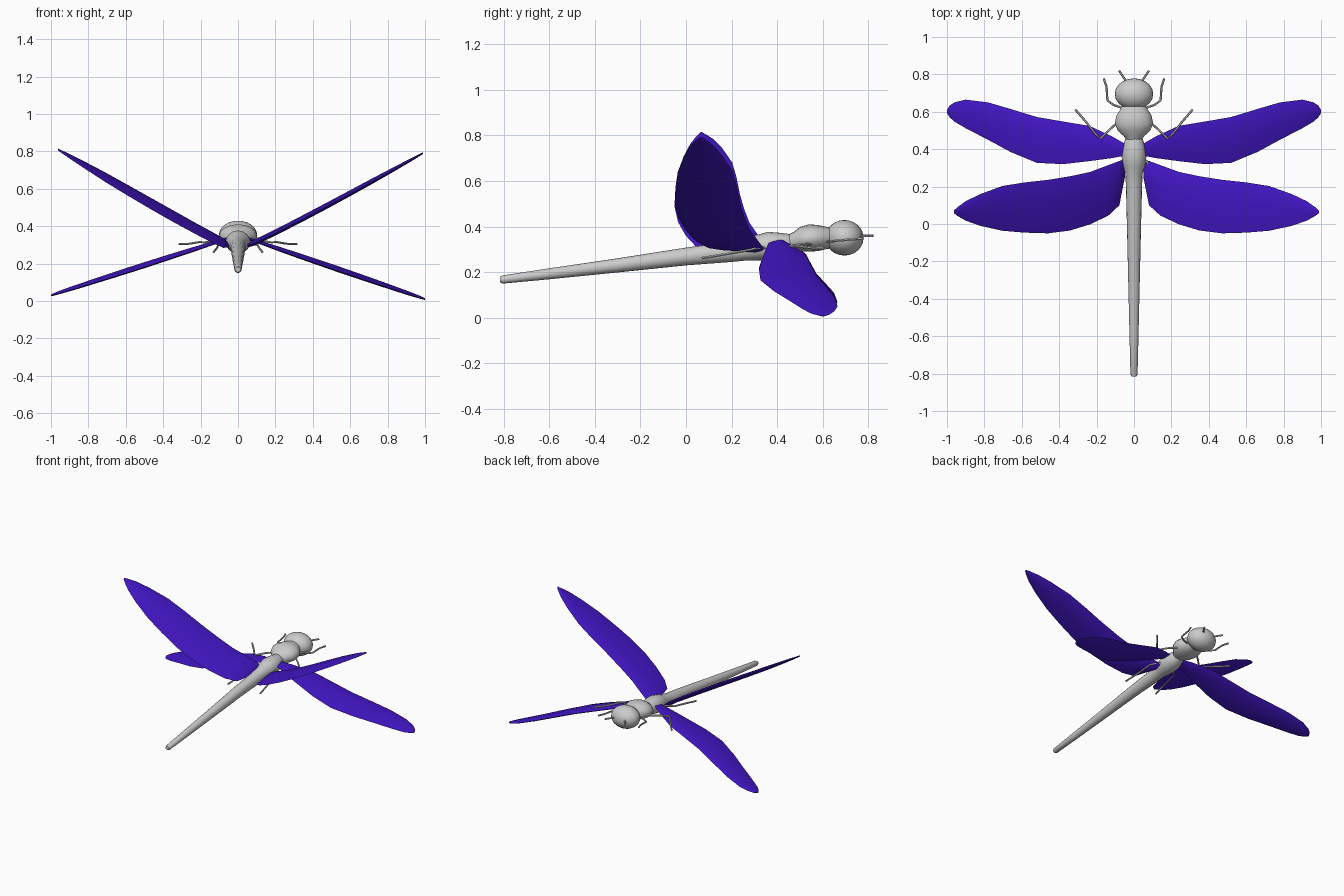
import bpy, bmesh, math
from mathutils import Vector

if "Cube" in bpy.data.objects:
    bpy.data.objects.remove(bpy.data.objects["Cube"])

blue = bpy.data.materials.new("wing_blue")
blue.diffuse_color = (0.055, 0.008, 0.56, 1)
blue.use_nodes = True
blue.node_tree.nodes["Principled BSDF"].inputs["Base Color"].default_value = blue.diffuse_color


def loft(name, rings, mat=None, angle=40):
    """Skin a list of equal-length point rings and cap both ends."""
    bm = bmesh.new()
    rows = [[bm.verts.new(p) for p in r] for r in rings]
    n = len(rows[0])
    for a, b in zip(rows, rows[1:]):
        for i in range(n):
            j = (i + 1) % n
            bm.faces.new((a[i], a[j], b[j], b[i]))
    bm.faces.new(rows[0])
    bm.faces.new(rows[-1])
    bmesh.ops.recalc_face_normals(bm, faces=bm.faces)
    me = bpy.data.meshes.new(name)
    bm.to_mesh(me)
    bm.free()
    ob = bpy.data.objects.new(name, me)
    bpy.context.collection.objects.link(ob)
    if mat:
        me.materials.append(mat)
    bpy.ops.object.select_all(action='DESELECT')
    bpy.context.view_layer.objects.active = ob
    ob.select_set(True)
    bpy.ops.object.shade_smooth_by_angle(angle=math.radians(angle))
    return ob


def body(name, stations, sides=16):
    """Stations along y: (y, centre z, x radius, z radius)."""
    ts = [2 * math.pi * i / sides for i in range(sides)]
    return loft(name, [[(rx * math.cos(t), y, z + rz * math.sin(t)) for t in ts]
                       for y, z, rx, rz in stations])


def limb(name, pts, r=0.006, sides=6):
    """Thin jointed tube through the points."""
    pts = [Vector(p) for p in pts]
    rings = []
    for k, p in enumerate(pts):
        d = (pts[min(k + 1, len(pts) - 1)] - pts[max(k - 1, 0)]).normalized()
        u = d.cross(Vector((0, 0, 1))).normalized()
        v = d.cross(u)
        rings.append([p + r * (u * math.cos(a) + v * math.sin(a))
                      for a in (2 * math.pi * i / sides for i in range(sides))])
    return loft(name, rings)


def wing(name, stations, side, height, tilt):
    """Stations: (x, leading y, trailing y); lens-shaped section."""
    section = [(0, 0), (.12, .65), (.4, 1), (.75, .7), (1, 0), (.75, -.7), (.4, -1), (.12, -.65)]
    rings = []
    for x, lead, trail in stations:
        w = lead - trail
        t = 0.004 + 0.045 * w
        rings.append([(side * x, lead - f * w,
                       height(x) + tilt * (0.5 - f) * w + s * t) for f, s in section])
    return loft(name, rings, blue, 50)


# Abdomen and rear thorax, tapering to the tail
body("abdomen", [(-.815, .168, .014, .013), (-.805, .168, .019, .018), (-.6, .193, .024, .024),
                 (-.3, .23, .031, .031), (0, .269, .038, .039), (.2, .29, .043, .045),
                 (.27, .3, .046, .048), (.31, .308, .058, .056), (.36, .315, .066, .062),
                 (.41, .318, .062, .055), (.46, .325, .045, .042), (.48, .33, .03, .03)])

# Front thorax
body("thorax", [(.44, .33, .035, .032), (.47, .335, .055, .04), (.5, .345, .088, .054),
                (.54, .35, .102, .06), (.58, .35, .094, .057), (.61, .35, .075, .05),
                (.64, .35, .055, .045)])

# Head
bpy.ops.mesh.primitive_uv_sphere_add(segments=20, ring_count=12, radius=1, location=(0, .695, .351))
head = bpy.context.object
head.name = "head"
head.scale = (.103, .084, .078)
bpy.ops.object.shade_smooth()

# Wing outlines
fore = [(.05, .43, .365), (.12, .47, .352), (.24, .525, .336), (.38, .548, .32), (.52, .572, .327),
        (.66, .615, .385), (.78, .65, .45), (.9, .665, .512), (.96, .65, .547), (.985, .634, .57),
        (1, .61, .593)]
hind = [(.05, .345, .25), (.08, .337, .1), (.14, .315, .045), (.24, .278, -.002), (.35, .255, -.035),
        (.47, .236, -.05), (.6, .222, -.046), (.72, .203, -.036), (.84, .16, -.01),
        (.92, .122, .018), (.965, .09, .043), (.985, .072, .058)]

# Paired parts on the left and right
for side, tag in ((-1, "left"), (1, "right")):
    low = .03 if side < 0 else .01
    wing("fore_wing_" + tag, fore, side, lambda x: .335 + (low - .335) * (x - .05) / .95, .08)
    top, tilt = (.82, .2) if side < 0 else (.785, .02)
    wing("hind_wing_" + tag, [(x * (.978 if side < 0 else 1.004), a, b) for x, a, b in hind], side,
         lambda x: .295 + (top - .295) * (max(0, x - .05) / .93) ** 1.06, tilt)
    for part, pts in {
        "antenna": [(.03, .75, .36), (.05, .775, .36), (.08, .82, .36)],
        "front_leg": [(.06, .62, .335), (.11, .637, .335), (.142, .66, .338), (.147, .735, .345),
                      (.162, .778, .347)],
        "middle_leg": [(.07, .56, .325), (.13, .505, .322), (.178, .457, .313), (.205, .48, .315),
                       (.26, .55, .306), (.314, .612, .304)],
        "rear_leg": [(.04, .37, .3), (.07, .33, .31), (.105, .285, .299), (.115, .18, .28),
                     (.13, .07, .262)],
    }.items():
        limb(part + "_" + tag, [(side * x, y, z) for x, y, z in pts])
